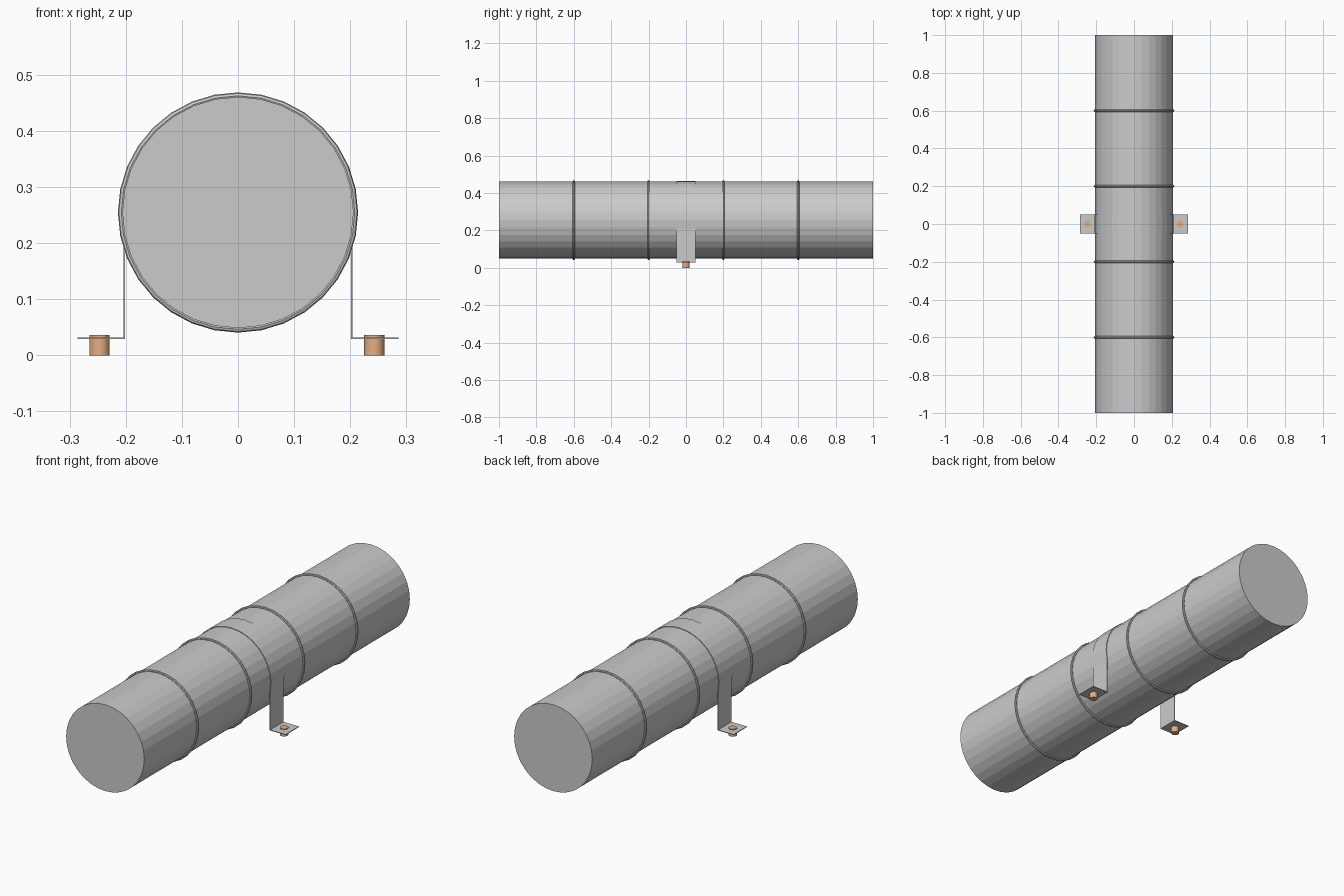
import bpy, bmesh, math

if "Cube" in bpy.data.objects:
    bpy.data.objects.remove(bpy.data.objects["Cube"])

R, CZ = 0.206, 0.2545      # pipe radius and axis height
ALONG_Y = (math.pi / 2, 0, 0)


def cylinder(name, radius, depth, loc, rot=(0, 0, 0)):
    bpy.ops.mesh.primitive_cylinder_add(vertices=32, radius=radius, depth=depth,
                                        location=loc, rotation=rot)
    bpy.context.object.name = name
    return bpy.context.object


# Main pipe
cylinder("pipe", R, 2.0, (0, 0, CZ), ALONG_Y)

# Raised rings around the pipe
for i, y in enumerate((-0.6, -0.2, 0.2, 0.6)):
    bpy.ops.mesh.primitive_torus_add(major_segments=32, minor_segments=8,
                                     major_radius=0.208, minor_radius=0.006,
                                     location=(0, y, CZ), rotation=ALONG_Y)
    bpy.context.object.name = f"ring_{i + 1}"


# Strap: arc over the pipe, straight legs and outward feet
def strap_line(radius, leg_x, foot_z):
    end = math.acos(leg_x / radius)
    angles = [-end] + [math.radians(11.25 * k) for k in range(-1, 18)] + [math.pi + end]
    arc = [(radius * math.cos(a), CZ + radius * math.sin(a)) for a in angles]
    return ([(0.286, foot_z), (leg_x, foot_z)] + arc
            + [(-leg_x, foot_z), (-0.286, foot_z)])


outer = strap_line(0.2095, 0.2045, 0.032)
inner = strap_line(0.2065, 0.2015, 0.029)
bm = bmesh.new()
rows = [[(bm.verts.new((x, -0.05, z))) for x, z in line] for line in (outer, inner)]
for i in range(len(outer) - 1):
    bm.faces.new((rows[0][i], rows[0][i + 1], rows[1][i + 1], rows[1][i]))
ext = bmesh.ops.extrude_face_region(bm, geom=bm.faces[:], use_keep_orig=True)
bmesh.ops.translate(bm, vec=(0, 0.1, 0),
                    verts=[v for v in ext["geom"] if isinstance(v, bmesh.types.BMVert)])
bmesh.ops.recalc_face_normals(bm, faces=bm.faces[:])
mesh = bpy.data.meshes.new("strap")
bm.to_mesh(mesh)
bm.free()
bpy.context.collection.objects.link(bpy.data.objects.new("strap", mesh))

# Copper bolts through the feet
copper = bpy.data.materials.new("copper")
copper.diffuse_color = (0.8, 0.42, 0.22, 1)
copper.use_nodes = True
copper.node_tree.nodes["Principled BSDF"].inputs["Base Color"].default_value = copper.diffuse_color
for side, x in (("left", -0.247), ("right", 0.243)):
    bolt = cylinder(f"bolt_{side}", 0.018, 0.036, (x, 0, 0.018))
    bolt.data.materials.append(copper)
